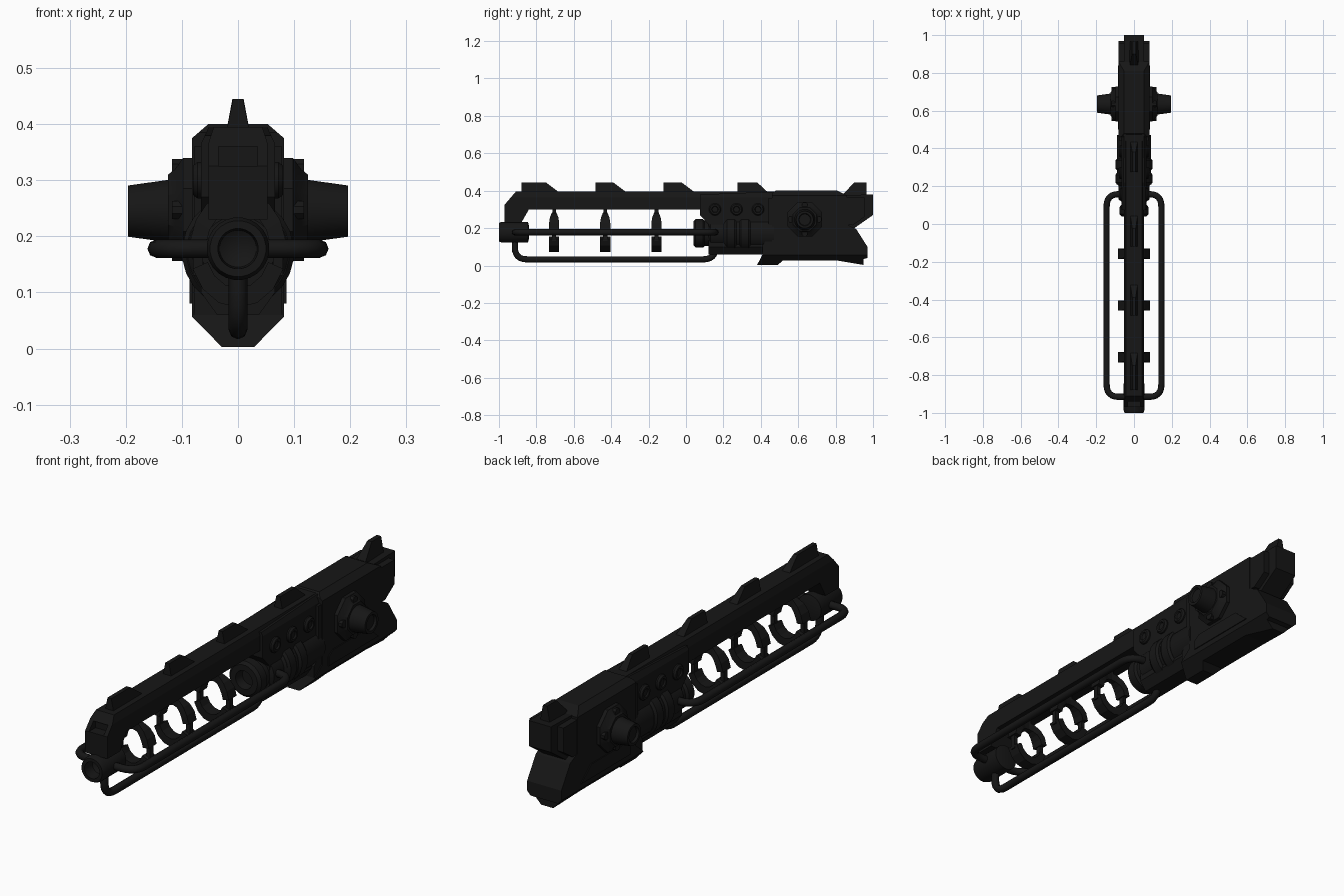
import bpy, bmesh, math
from mathutils import Vector

if "Cube" in bpy.data.objects:
    bpy.data.objects.remove(bpy.data.objects["Cube"])

black = bpy.data.materials.new("black_metal")
black.diffuse_color = (0.008, 0.008, 0.008, 1)
black.use_nodes = True
black.node_tree.nodes["Principled BSDF"].inputs["Base Color"].default_value = black.diffuse_color


def make(name, verts, faces, smooth=False):
    me = bpy.data.meshes.new(name)
    me.from_pydata(verts, [], faces)
    bm = bmesh.new()
    bm.from_mesh(me)
    bmesh.ops.remove_doubles(bm, verts=bm.verts, dist=1e-5)
    bmesh.ops.recalc_face_normals(bm, faces=bm.faces)
    bm.to_mesh(me)
    bm.free()
    ob = bpy.data.objects.new(name, me)
    bpy.context.collection.objects.link(ob)
    me.materials.append(black)
    if smooth:
        activate(ob)
        bpy.ops.object.shade_smooth_by_angle(angle=math.radians(35))
    return ob


def activate(ob):
    bpy.ops.object.select_all(action='DESELECT')
    ob.select_set(True)
    bpy.context.view_layer.objects.active = ob


def loft(name, a, b):
    n = len(a)
    faces = [tuple(range(n)), tuple(range(n, 2 * n))]
    faces += [(i, (i + 1) % n, n + (i + 1) % n, n + i) for i in range(n)]
    return make(name, a + b, faces)


def boolean(ob, cutter, op):
    activate(ob)
    m = ob.modifiers.new("bool", 'BOOLEAN')
    m.operation, m.object, m.solver = op, cutter, 'EXACT'
    bpy.ops.object.modifier_apply(modifier=m.name)
    bpy.data.objects.remove(cutter)


def prism(name, pts, x0, x1, section=None):
    """Side profile (y, z) extruded along x; optionally trimmed by a half front section (x, z)."""
    ob = loft(name, [(x0, y, z) for y, z in pts], [(x1, y, z) for y, z in pts])
    if section:
        sec = section + [(-x, z) for x, z in reversed(section)]
        cut = loft("trim", [(x, -1.5, z) for x, z in sec], [(x, 1.5, z) for x, z in sec])
        boolean(ob, cut, 'INTERSECT')
    return ob


def lathe(name, prof, origin, axis='Y', n=24, s=1):
    """Revolve (radius, distance) pairs around an axis."""
    verts, faces, k = [], [], len(prof)
    for i in range(n):
        a = 2 * math.pi * (i + .5) / n
        for r, t in prof:
            u, v = r * math.cos(a), r * math.sin(a)
            p = (t * s, u, v) if axis == 'X' else (u, t, v)
            verts.append(tuple(Vector(origin) + Vector(p)))
    for i in range(n):
        j = (i + 1) % n
        faces += [(i * k + m, i * k + m + 1, j * k + m + 1, j * k + m) for m in range(k - 1)]
    return make(name, verts, faces, True)


def arc(name, y, a0, a1, n, taper):
    """Segment of a flattened coil ring around the bore."""
    verts, faces = [], []
    for i in range(n + 1):
        a = math.radians(a0 + (a1 - a0) * i / n)
        w = .027
        if taper:
            w = .027 - .015 * max(0, min(1, (math.sin(a) - .65) / .35))
        for r, d in ((.07, -w), (.105, -w), (.105, w), (.07, w)):
            verts.append((r * .82 * math.cos(a), y + d, AX + r * math.sin(a)))
    for i in range(n):
        faces += [(4 * i + m, 4 * i + (m + 1) % 4, 4 * i + 4 + (m + 1) % 4, 4 * i + 4 + m) for m in range(4)]
    faces += [(0, 1, 2, 3), tuple(range(4 * n, 4 * n + 4))]
    return make(name, verts, faces)


AX = .178  # bore height

# Top rail with angled nose and slot
rail = prism("top_rail", [(-.97, .23), (-.97, .325), (-.91, .395), (.48, .395), (.48, .3),
                          (-.84, .3), (-.88, .23)], -.1, .1,
             [(.053, .2), (.053, .365), (.035, .42)])
boolean(rail, prism("slot_cut", [(-1, .325), (-1, .36), (-.925, .36), (-.925, .325)], -.035, .035), 'DIFFERENCE')

# Fins along the rail: narrower at the top
for y, flat, end in ((-.88, .13, .21), (-.485, .095, .175), (-.12, .095, .175), (.275, .105, .17)):
    prof = [(y, .385, .021), (y, .445, .009), (y + flat, .445, .009), (y + end, .385, .021)]
    loft("rail_fin", [(-w, a, z) for a, z, w in prof], [(w, a, z) for a, z, w in prof])

# Muzzle with bore
lathe("muzzle", [(0, -.93), (.033, -.95), (.036, -1), (.05, -1), (.056, -.985), (.056, -.845),
                 (.035, -.84), (0, -.84)], (0, 0, AX))

# Coil rings with side pins
for y in (-.705, -.432, -.158):
    arc("coil_upper", y, 8, 172, 8, True)
    arc("coil_lower", y, 200, 340, 6, False)
    prism("coil_hanger", [(y - .01, .27), (y + .01, .27), (y + .01, .31), (y - .01, .31)], -.012, .012)
    for s in (-1, 1):
        prism("coil_pin", [(y - .011, .13), (y + .011, .13), (y + .011, .21), (y - .011, .21)],
              s * .062, s * .08)

# Three guard tubes around the bore (left, right, bottom)
corners = [Vector(c) for c in ((-.915, .03), (-.915, .145), (.158, .145), (.158, .04))]
path = [corners[0]]
for i in (1, 2):
    p, c, q = corners[i - 1:i + 2]
    a, b = c + (p - c).normalized() * .065, c + (q - c).normalized() * .065
    for k in range(7):
        t = k / 6
        path.append(a * (1 - t) ** 2 * .8 + a * (1 - t) ** 2 * .2 + c * 2 * t * (1 - t) + b * t * t)
path.append(corners[3])
for name, dx, dz in (("left_guard", -1, 0), ("right_guard", 1, 0), ("bottom_guard", 0, -1)):
    cu = bpy.data.curves.new(name, 'CURVE')
    cu.dimensions, cu.bevel_depth, cu.bevel_resolution, cu.use_fill_caps = '3D', .0165, 2, True
    sp = cu.splines.new('POLY')
    sp.points.add(len(path) - 1)
    for pt, (y, r) in zip(sp.points, path):
        pt.co = (dx * r, y, AX + dz * r, 1)
    cu.materials.append(black)
    bpy.context.collection.objects.link(bpy.data.objects.new(name, cu))

# Barrel collar and banded breech
lathe("barrel_collar", [(0, .08), (.035, .08), (.04, .04), (.065, .04), (.077, .052), (.077, .09), (.068, .1),
                        (.068, .12), (.082, .13), (.082, .2), (.09, .21), (.09, .47), (0, .47)], (0, 0, .172))
for y in (.24, .315):
    lathe("breech_band", [(.08, y - .03), (.092, y - .03), (.1, y - .02), (.1, y + .02),
                          (.092, y + .03), (.08, y + .03)], (0, 0, .172))
prism("front_housing", [(.12, .06), (.12, .22), (.075, .27), (.075, .38), (.48, .395), (.48, .06)], -.1, .1,
      [(.03, .05), (.066, .1), (.066, .365), (.045, .41)])

# Round bolts on the sides of the housing
for s in (-1, 1):
    for y in (.155, .27, .385):
        lathe("housing_bolt", [(0, .05), (.033, .05), (.033, .072), (.027, .08), (.018, .08),
                               (.015, .074), (0, .074)], (0, y, .3), 'X', 16, s)

# Receiver, trimmed to its chamfered front section
body = [(.028, -.01), (.028, .002), (.082, .057), (.082, .375), (.053, .4), (.053, .41)]
prism("receiver", [(.41, .06), (.38, .003), (.49, .003), (.52, .028), (.8, .028), (.95, .003), (.95, .035),
                   (.97, .04), (.97, .1), (.91, .195), (.86, .22), (.86, .375), (.81, .4), (.48, .4),
                   (.46, .385), (.46, .1)], -.1, .1, body)
prism("receiver_collar", [(.41, .06), (.41, .11), (.44, .15), (.44, .36), (.475, .36), (.475, .06)], -.078, .078)

# Rear block, side cheeks and rear fin
prism("rear_block", [(.8, .2), (.8, .375), (1, .38), (1, .27), (.9, .2)], -.053, .053)
prism("rear_cheeks", [(.84, .22), (.84, .365), (.955, .365), (.955, .26), (.89, .215)], -.081, .081)
fin = [(.83, .37, .024), (.9, .445, .01), (.965, .445, .01), (.965, .37, .024)]
loft("rear_fin", [(-w, y, z) for y, z, w in fin], [(w, y, z) for y, z, w in fin])

# Side panels and stepped pivot knobs
for s in (-1, 1):
    prism("side_panel", [(.5, .08), (.5, .12), (.53, .14), (.77, .14), (.84, .08)], s * .07, s * .086)
    lathe("pivot_flange", [(0, .07), (.1, .07), (.1, .098), (.078, .113), (.068, .125), (0, .125)],
          (0, .635, .247), 'X', 8, s)
    lathe("pivot_knob", [(0, .11), (.058, .11), (.056, .125), (.046, .196), (.034, .196), (.03, .186), (0, .186)],
          (0, .635, .245), 'X', 24, s)
    for k in range(4):
        a = math.pi / 2 * k
        lathe("pivot_lug", [(0, .08), (.017, .08), (.017, .118), (0, .118)],
              (0, .635 + .075 * math.cos(a), .247 + .075 * math.sin(a)), 'X', 8, s)
